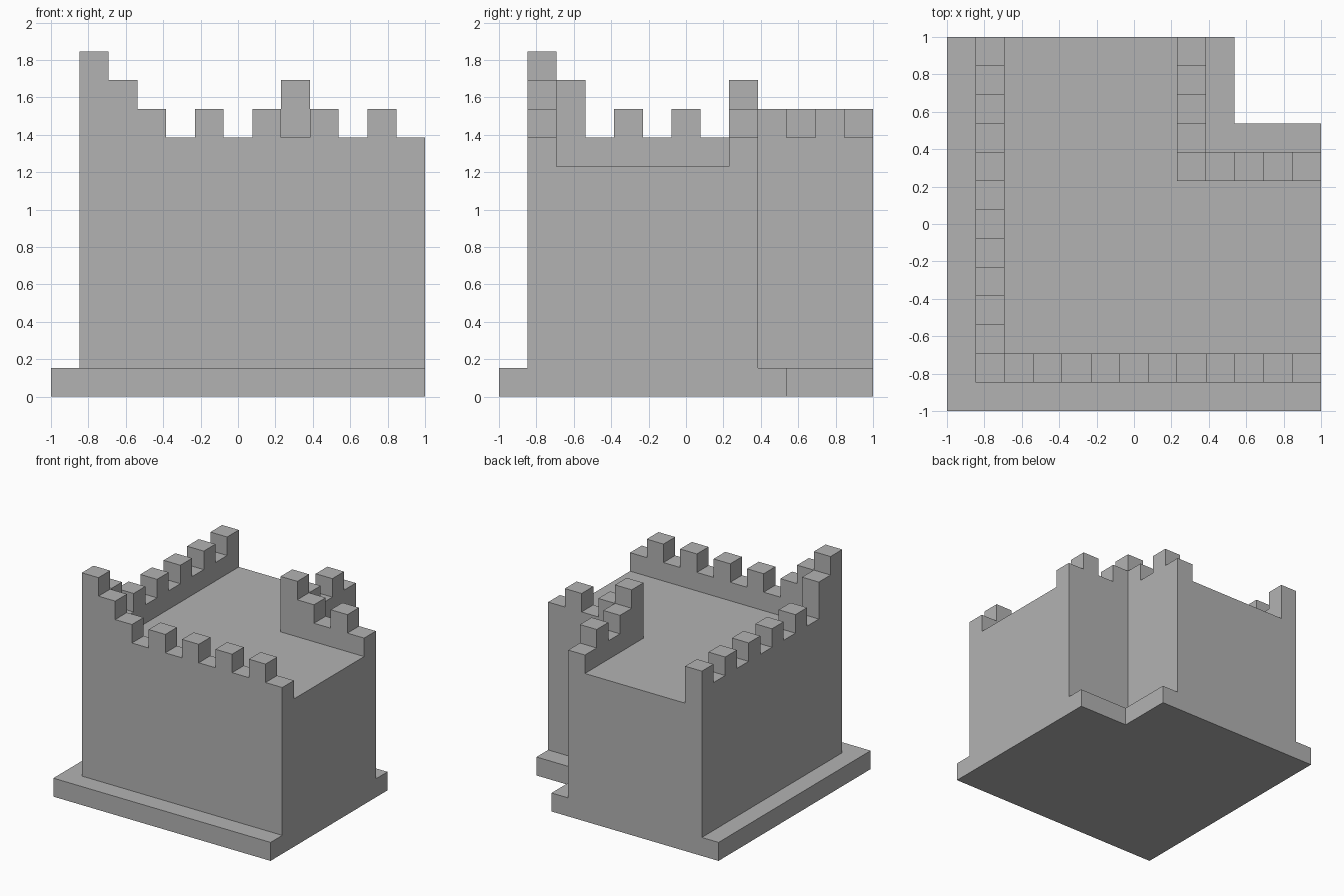
import bpy
import bmesh
from mathutils import Vector

cube = bpy.data.objects.get("Cube")
if cube:
    bpy.data.objects.remove(cube, do_unlink=True)

U = 2 / 13  # one building block; the plan is 13 blocks square

stone = bpy.data.materials.new("grey_stone")
stone.use_nodes = True
stone.diffuse_color = (0.45, 0.45, 0.45, 1)
stone.node_tree.nodes["Principled BSDF"].inputs["Base Color"].default_value = stone.diffuse_color


def prism(name, outline, offset):
    """Extrude a flat outline (in blocks) along an offset into a solid."""
    bm = bmesh.new()
    to_world = lambda p: ((p[0] - 6.5) * U, (p[1] - 6.5) * U, p[2] * U)
    face = bm.faces.new([bm.verts.new(to_world(p)) for p in outline])
    result = bmesh.ops.extrude_face_region(bm, geom=[face], use_keep_orig=True)
    moved = [g for g in result["geom"] if isinstance(g, bmesh.types.BMVert)]
    bmesh.ops.translate(bm, verts=moved, vec=Vector(offset) * U)
    bmesh.ops.recalc_face_normals(bm, faces=bm.faces)
    mesh = bpy.data.meshes.new(name)
    bm.to_mesh(mesh)
    bm.free()
    mesh.materials.append(stone)
    obj = bpy.data.objects.new(name, mesh)
    bpy.context.collection.objects.link(obj)
    return obj


def l_block(name, low, notch, z0, z1):
    """Square block with its back left corner cut away."""
    plan = [(low, low), (13, low), (13, notch), (notch, notch), (notch, 13), (low, 13)]
    return prism(name, [(x, y, z0) for x, y in plan], (0, 0, z1 - z0))


def parapet(name, axis, start, across, tops):
    """Battlement one block thick, with one top height per block."""
    steps = [(start, 8)]
    for i, top in enumerate(tops):
        steps += [(start + i, top), (start + i + 1, top)]
    steps.append((start + len(tops), 8))
    if axis == "x":
        return prism(name, [(s, across, z) for s, z in steps], (0, 1, 0))
    return prism(name, [(across, s, z) for s, z in steps], (1, 0, 0))


# Plinth and castle body
l_block("plinth", 0, 10, 0, 1)
l_block("castle_body", 1, 9, 1, 8)

# Outer battlements, rising in steps to the front right corner
parapet("front_battlement", "x", 1, 1, [12, 11] + [10, 9] * 5)
parapet("right_battlement", "y", 2, 1, [11] + [9, 10] * 5)

# Inner battlements along the cut-away corner
parapet("notch_front_battlement", "x", 8, 8, [11] + [10, 9] * 2)
parapet("notch_right_battlement", "y", 9, 8, [10, 9] * 2)
